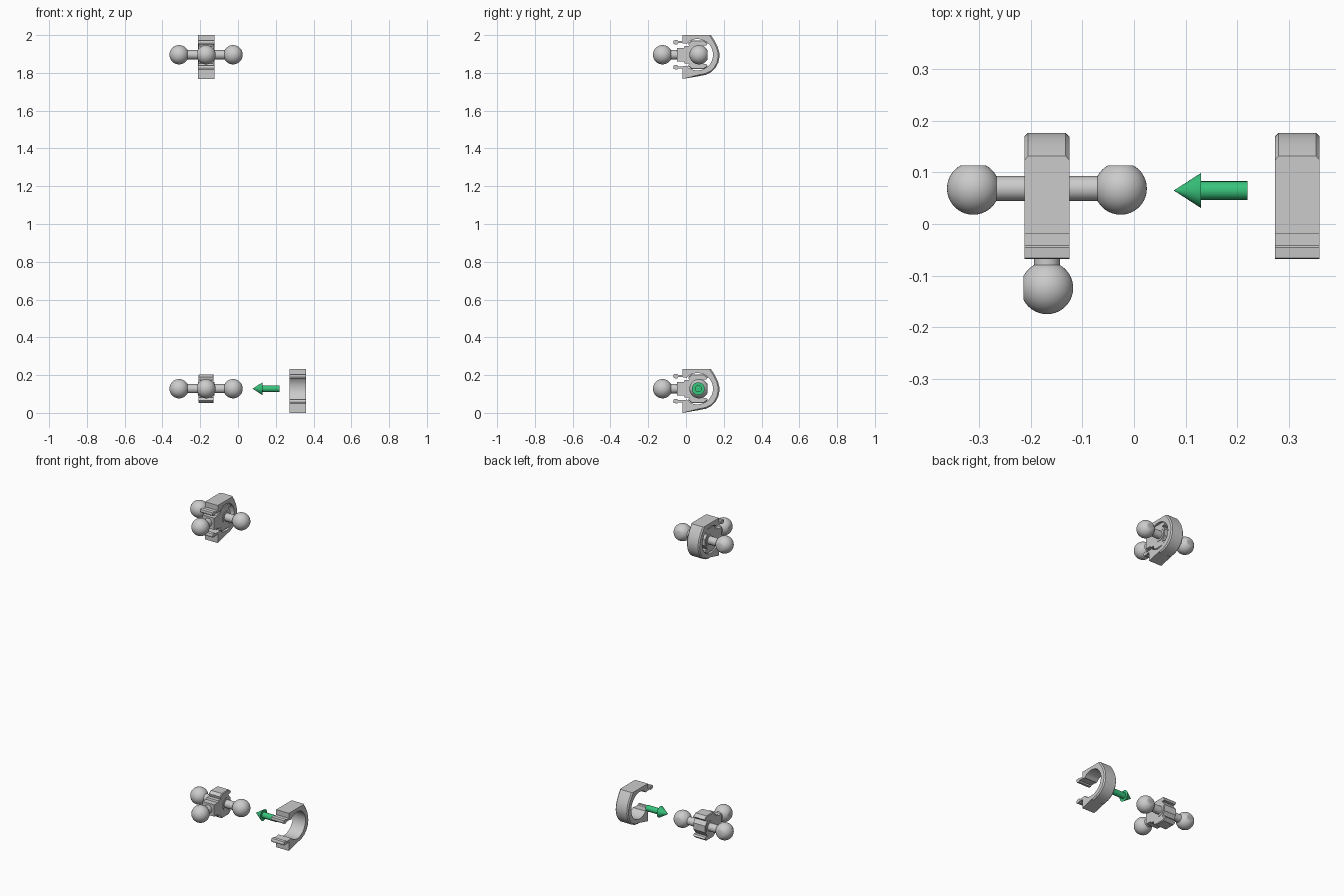
import bpy, bmesh
from math import pi, cos, sin, radians
from mathutils import Vector

if "Cube" in bpy.data.objects:
    bpy.data.objects.remove(bpy.data.objects["Cube"])

CX, AY = -0.169, 0.069      # joint centre x, side axis y
Z_LOW, Z_TOP = 0.128, 1.896  # the two assemblies
HALF = 0.0435                # half width of clip and hub


def finish(bm, name, loc, angle=30, color=None):
    bmesh.ops.recalc_face_normals(bm, faces=bm.faces)
    me = bpy.data.meshes.new(name)
    bm.to_mesh(me)
    bm.free()
    ob = bpy.data.objects.new(name, me)
    ob.location = loc
    bpy.context.collection.objects.link(ob)
    if color:
        mat = bpy.data.materials.new(name)
        mat.diffuse_color = color
        mat.use_nodes = True
        mat.node_tree.nodes["Principled BSDF"].inputs["Base Color"].default_value = mat.diffuse_color
        me.materials.append(mat)
    bpy.ops.object.select_all(action='DESELECT')
    ob.select_set(True)
    bpy.context.view_layer.objects.active = ob
    bpy.ops.object.shade_smooth_by_angle(angle=radians(angle))
    return ob


def prism(name, profile, half, loc, bevel_test=None, bevel=0.007):
    """Extrude a y-z profile along x; optionally bevel chosen end edges."""
    bm = bmesh.new()
    face = bm.faces.new([bm.verts.new((-half, y, z)) for y, z in profile])
    ext = bmesh.ops.extrude_face_region(bm, geom=[face])['geom']
    for v in ext:
        if isinstance(v, bmesh.types.BMVert):
            v.co.x = half
    if bevel_test:
        edges = [e for e in bm.edges
                 if abs(e.verts[0].co.x - e.verts[1].co.x) < 1e-5
                 and all(bevel_test(v.co.y, v.co.z) for v in e.verts)]
        bmesh.ops.bevel(bm, geom=edges, offset=bevel, segments=1, affect='EDGES')
    return finish(bm, name, loc)


def lathe(name, profile, loc, axis, color=None, n=40):
    """Revolve (radius, distance) points about an axis direction."""
    bm = bmesh.new()
    rot = Vector((0, 0, 1)).rotation_difference(Vector(axis))
    rings = []
    for r, d in profile:
        rings.append([bm.verts.new(rot @ Vector((r * cos(2 * pi * i / n), r * sin(2 * pi * i / n), d)))
                      for i in range(n)])
    for a, b in zip(rings, rings[1:]):
        for i in range(n):
            j = (i + 1) % n
            bm.faces.new((a[i], a[j], b[j], b[i]))
    bm.faces.new(rings[0])
    bm.faces.new(rings[-1])
    return finish(bm, name, loc, color=color)


def ball(name, loc, flat_axis, r=0.051, flat=0.045):
    """Sphere with one side cut flat."""
    bm = bmesh.new()
    bmesh.ops.create_uvsphere(bm, u_segments=40, v_segments=24, radius=r)
    ax = Vector(flat_axis)
    cut = bmesh.ops.bisect_plane(bm, geom=bm.verts[:] + bm.edges[:] + bm.faces[:],
                                 plane_co=ax * flat, plane_no=ax, clear_outer=True)
    rim = [e for e in cut['geom_cut'] if isinstance(e, bmesh.types.BMEdge)]
    bmesh.ops.holes_fill(bm, edges=rim, sides=0)
    return finish(bm, name, loc)


def joint(z):
    # hub with upper and lower wings
    upper = [(-0.048, 0.036), (-0.012, 0.036), (-0.008, 0.046), (0.016, 0.046),
             (0.012, 0.062), (0.03, 0.076), (0.096, 0.076), (0.116, 0.06),
             (0.108, 0.05), (0.09, 0.05), (0.1, 0.034), (0.112, 0.02)]
    prof = upper + [(y, -q) for y, q in reversed(upper)]
    prism("hub", prof, HALF - 0.003, (CX, 0, z), lambda y, q: abs(q) > 0.055, 0.004)
    # raised collar on both sides of the hub
    lathe("hub_collar", [(0.036, -HALF), (0.036, HALF)], (CX, AY, z), (1, 0, 0))
    # arms with ball ends
    lathe("side_arms", [(0.024, -0.12), (0.024, 0.12)], (CX, AY, z), (1, 0, 0))
    lathe("front_neck", [(0.025, 0), (0.025, 0.06)], (CX, -0.04, z), (0, -1, 0))
    for s in (-1, 1):
        ball("side_ball", (CX + s * 0.143, AY, z), (0, 1, 0))
    ball("front_ball", (CX, -0.124, z), (-1, 0, 0))


def clip(x, z):
    outer = [(-0.018, 0.104), (0.132, 0.104), (0.153, 0.072), (0.168, 0.042),
             (0.176, 0.012), (0.177, -0.012), (0.171, -0.042), (0.157, -0.069),
             (0.135, -0.091), (0.105, -0.106), (0.07, -0.113), (-0.018, -0.128)]
    prong = [(-0.018, 0.061), (-0.043, 0.061), (-0.047, 0.054), (-0.064, 0.056),
             (-0.068, 0.066), (-0.066, 0.076), (-0.046, 0.078), (-0.042, 0.073),
             (-0.018, 0.073)]
    low = [(y, -q) for y, q in reversed(prong)]
    # inner circular seat of the C shape, from bottom round to top
    n = 28
    arc = [(0.06 + 0.083 * cos(a), 0.083 * sin(a))
           for a in (radians(-122 + 244 * i / n) for i in range(n + 1))]
    prof = outer + low + [(0.004, -0.058)] + arc + [(0.004, 0.058)] + prong
    prism("clip", prof, HALF, (x, 0, z),
          lambda y, q: (y, q) != (0, 0) and y > 0.06
          and (y - 0.06) ** 2 + q * q > 0.0088)


# assembled version on top, exploded version below
joint(Z_TOP)
clip(CX, Z_TOP)
joint(Z_LOW)
clip(0.317, Z_LOW)

# green arrow pointing from the clip to the joint
lathe("arrow", [(0.018, 0), (0.018, 0.09), (0.034, 0.09), (0.0005, 0.142)],
      (0.22, 0.065, Z_LOW), (-1, 0, 0), (0.04, 0.55, 0.2, 1))
